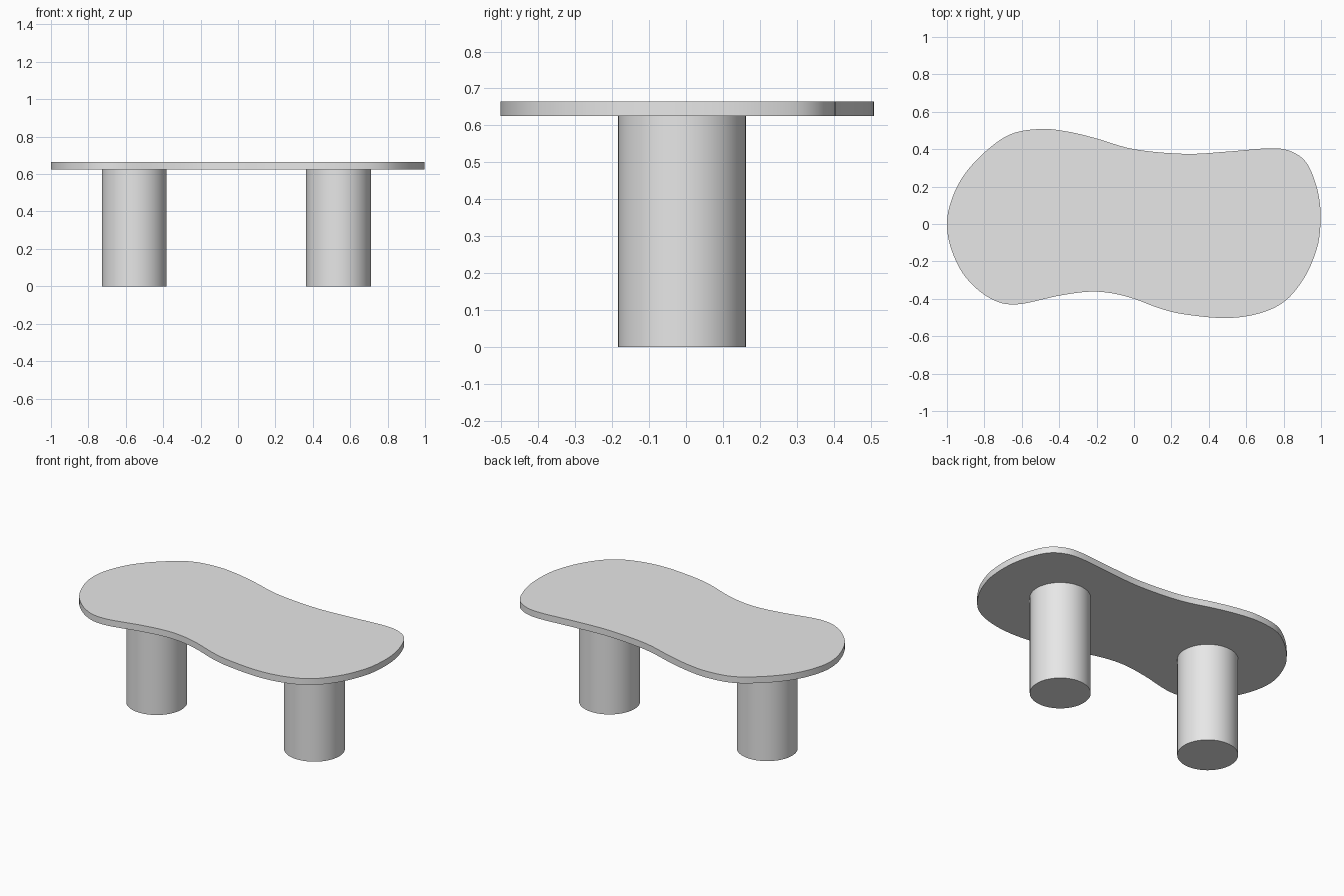
import bpy, bmesh
from mathutils import Vector

if "Cube" in bpy.data.objects:
    bpy.data.objects.remove(bpy.data.objects["Cube"])

grey = bpy.data.materials.new("light grey")
grey.diffuse_color = (0.8, 0.8, 0.8, 1)
grey.use_nodes = True
grey.node_tree.nodes["Principled BSDF"].inputs["Base Color"].default_value = grey.diffuse_color

TOP_Z, UNDER_Z, LEG_R = 0.665, 0.625, 0.173

# Tabletop outline control points, clockwise from the left tip
OUTLINE = [(-1, 0), (-.975, .13), (-.91, .26), (-.797, .385), (-.66, .48), (-.5, .508),
           (-.36, .495), (-.21, .46), (0, .4), (.27, .375), (.5, .387), (.73, .405), (.84, .388),
           (.92, .33), (.97, .22), (.995, .1), (.995, -.03), (.975, -.14), (.915, -.28),
           (.81, -.41), (.67, -.478), (.49, -.503), (.27, -.483), (.14, -.452), (0, -.4),
           (-.12, -.37), (-.24, -.362), (-.4, -.383), (-.63, -.43), (-.77, -.397),
           (-.9, -.285), (-.975, -.14)]


def smooth_loop(points, steps=6):
    """Closed Catmull-Rom curve through the points."""
    p = [Vector(q) for q in points]
    n, out = len(p), []
    for i in range(n):
        a, b, c, d = p[i - 1], p[i], p[(i + 1) % n], p[(i + 2) % n]
        for k in range(steps):
            t = k / steps
            out.append(0.5 * (2 * b + (c - a) * t + (2 * a - 5 * b + 4 * c - d) * t ** 2
                              + (3 * b - a - 3 * c + d) * t ** 3))
    return out


def finish(obj, name):
    obj.name = name
    obj.data.materials.append(grey)
    bpy.ops.object.select_all(action='DESELECT')
    obj.select_set(True)
    bpy.context.view_layer.objects.active = obj
    bpy.ops.object.shade_smooth_by_angle(angle=0.6)


# Tabletop: outline extruded into a thin slab
bm = bmesh.new()
face = bm.faces.new([bm.verts.new((v.x, v.y, UNDER_Z)) for v in smooth_loop(OUTLINE)])
ext = bmesh.ops.extrude_face_region(bm, geom=[face], use_keep_orig=True)
bmesh.ops.translate(bm, vec=(0, 0, TOP_Z - UNDER_Z),
                    verts=[g for g in ext["geom"] if isinstance(g, bmesh.types.BMVert)])
bmesh.ops.recalc_face_normals(bm, faces=bm.faces)
mesh = bpy.data.meshes.new("tabletop")
bm.to_mesh(mesh)
bm.free()
tabletop = bpy.data.objects.new("tabletop", mesh)
bpy.context.collection.objects.link(tabletop)
finish(tabletop, "tabletop")

# Two round column legs
for name, x in (("left_leg", -0.555), ("right_leg", 0.537)):
    bpy.ops.mesh.primitive_cylinder_add(vertices=64, radius=LEG_R, depth=UNDER_Z,
                                        location=(x, -0.011, UNDER_Z / 2))
    finish(bpy.context.object, name)
